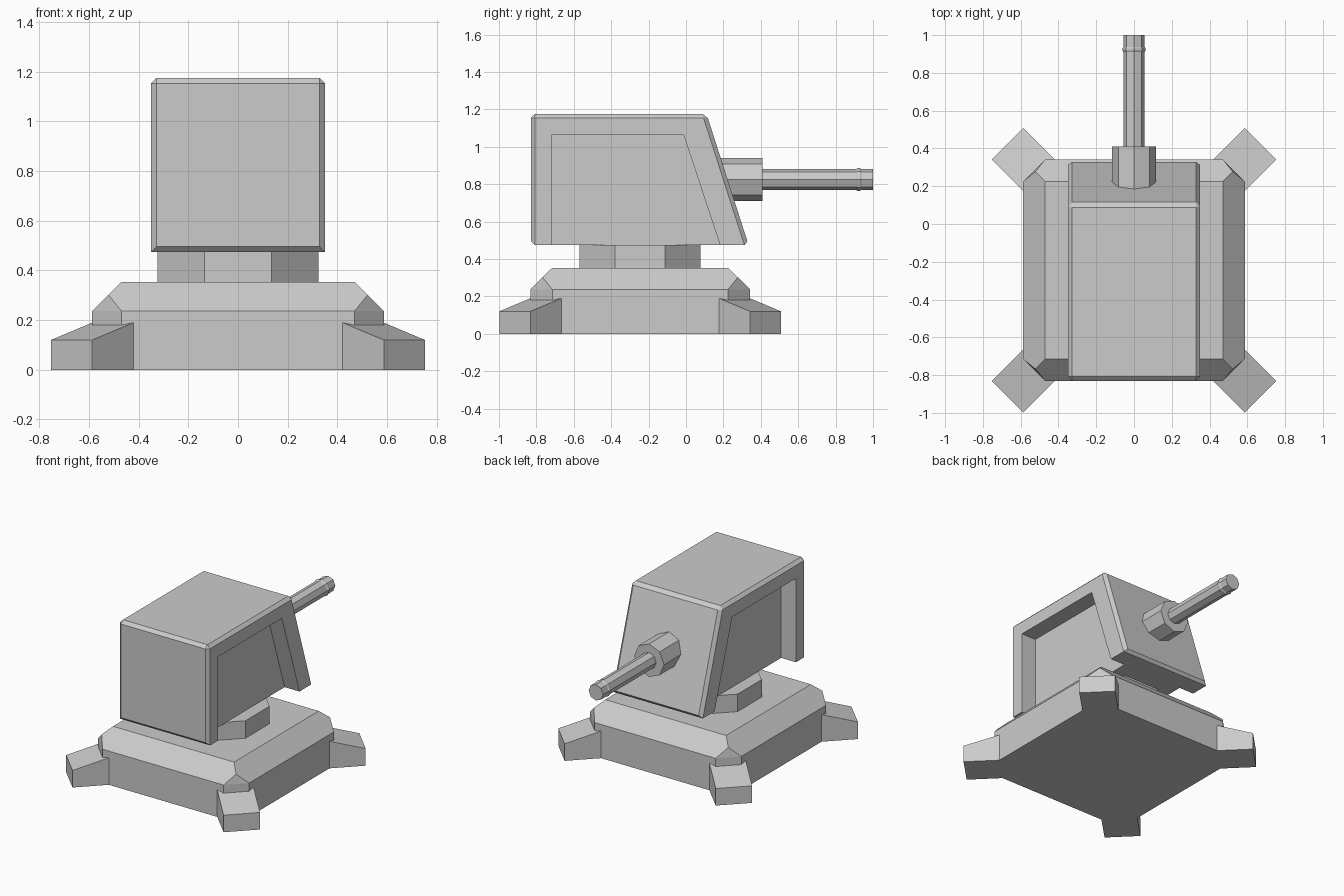
import bpy, bmesh, math

if "Cube" in bpy.data.objects:
    bpy.data.objects.remove(bpy.data.objects["Cube"])

CY = -0.245  # centre of the base in y


def finish(name, bm):
    bmesh.ops.recalc_face_normals(bm, faces=bm.faces)
    me = bpy.data.meshes.new(name)
    bm.to_mesh(me)
    bm.free()
    ob = bpy.data.objects.new(name, me)
    bpy.context.collection.objects.link(ob)
    return ob


def loft(bm, rings):
    """Skin equal-length rings of points and cap both ends."""
    rows = [[bm.verts.new(p) for p in r] for r in rings]
    n = len(rows[0])
    for a, b in zip(rows, rows[1:]):
        for i in range(n):
            j = (i + 1) % n
            bm.faces.new((a[i], a[j], b[j], b[i]))
    bm.faces.new(rows[0][::-1])
    bm.faces.new(rows[-1])


def side_prism(bm, profile, x0, x1):
    """Extrude a (y, z) profile across x."""
    loft(bm, [[(x, y, z) for y, z in profile] for x in (x0, x1)])


def lathe_y(name, stations, zc, sides=8):
    """Faceted tube along y from (y, radius) stations."""
    bm = bmesh.new()
    angles = [2 * math.pi * i / sides for i in range(sides)]
    loft(bm, [[(r * math.cos(a), y, zc + r * math.sin(a)) for a in angles]
              for y, r in stations])
    return finish(name, bm)


# Base: clipped-corner slab with a bevelled top
bm = bmesh.new()
H, C = 0.587, 0.117
corners = []
for k, (sx, sy) in enumerate([(1, 1), (-1, 1), (-1, -1), (1, -1)]):
    pts = [(sx * H, CY + sy * (H - C)), (sx * (H - C), CY + sy * H)]
    if k % 2:
        pts.reverse()
    low = [bm.verts.new((*p, 0)) for p in pts]
    mid = [bm.verts.new((*p, 0.237)) for p in pts]
    tip = bm.verts.new((sx * 0.522, CY + sy * 0.522, 0.302))
    top = bm.verts.new((sx * (H - C), CY + sy * (H - C), 0.353))
    bm.faces.new((low[0], low[1], mid[1], mid[0]))
    bm.faces.new((mid[0], mid[1], tip))
    corners.append((low, mid, tip, top))
for k in range(4):
    la, ma, ta, pa = corners[k]
    lb, mb, tb, pb = corners[(k + 1) % 4]
    bm.faces.new((la[1], lb[0], mb[0], ma[1]))
    bm.faces.new((ma[1], mb[0], tb, pb, pa, ta))
bm.faces.new([c[3] for c in corners])
bm.faces.new([v for c in corners for v in c[0]])
finish("base", bm)

# Four diagonal feet sloping outward
W = 0.1175
profile = [(0.70, 0), (0.9475, 0), (0.9475, 0.12), (0.7125, 0.19), (0.70, 0.19)]
for k, label in enumerate(["back_right", "back_left", "front_left", "front_right"]):
    a = math.radians(45 + 90 * k)
    c, s = math.cos(a), math.sin(a)
    bm = bmesh.new()
    loft(bm, [[(d * c - w * s, CY + d * s + w * c, z) for d, z in profile]
              for w in (-W, W)])
    finish("foot_" + label, bm)

# Octagonal swivel neck
bm = bmesh.new()
angles = [math.radians(22.5 + 45 * i) for i in range(8)]
loft(bm, [[(0.35 * math.cos(a), CY + 0.35 * math.sin(a), z) for a in angles]
          for z in (0.35, 0.476)])
finish("neck", bm)

# Turret housing with small chamfers, leaving the lower side edges sharp
bm = bmesh.new()
side_prism(bm, [(-0.83, 0.474), (0.335, 0.474), (0.11, 1.175), (-0.83, 1.175)],
           -0.35, 0.35)
edges = [e for e in bm.edges
         if not (all(v.co.z < 0.5 for v in e.verts)
                 and abs(e.verts[0].co.x - e.verts[1].co.x) < 0.01)]
bmesh.ops.bevel(bm, geom=edges, offset=0.022, offset_type='OFFSET',
                segments=1, affect='EDGES')
housing = finish("turret_housing", bm)

# Side recesses, open at the bottom
bm = bmesh.new()
for sx in (-1, 1):
    side_prism(bm, [(-0.72, 0.40), (0.207, 0.40), (-0.013, 1.063), (-0.72, 1.063)],
               sx * 0.235, sx * 0.45)
cutter = finish("recess_cutter", bm)
mod = housing.modifiers.new("recesses", 'BOOLEAN')
mod.operation = 'DIFFERENCE'
mod.solver = 'EXACT'
mod.object = cutter

# Apply the cut and remove the helper
deps = bpy.context.evaluated_depsgraph_get()
cut = bpy.data.meshes.new_from_object(housing.evaluated_get(deps))
housing.modifiers.clear()
housing.data = cut
bpy.data.objects.remove(cutter)

# Gun mount and barrel with a thin muzzle ring
lathe_y("barrel_mount", [(0.15, 0.116), (0.41, 0.116)], 0.825)
lathe_y("barrel", [(0.39, 0.056), (0.91, 0.056), (0.918, 0.061),
                   (0.93, 0.061), (0.938, 0.056), (1.0, 0.056)], 0.825)
